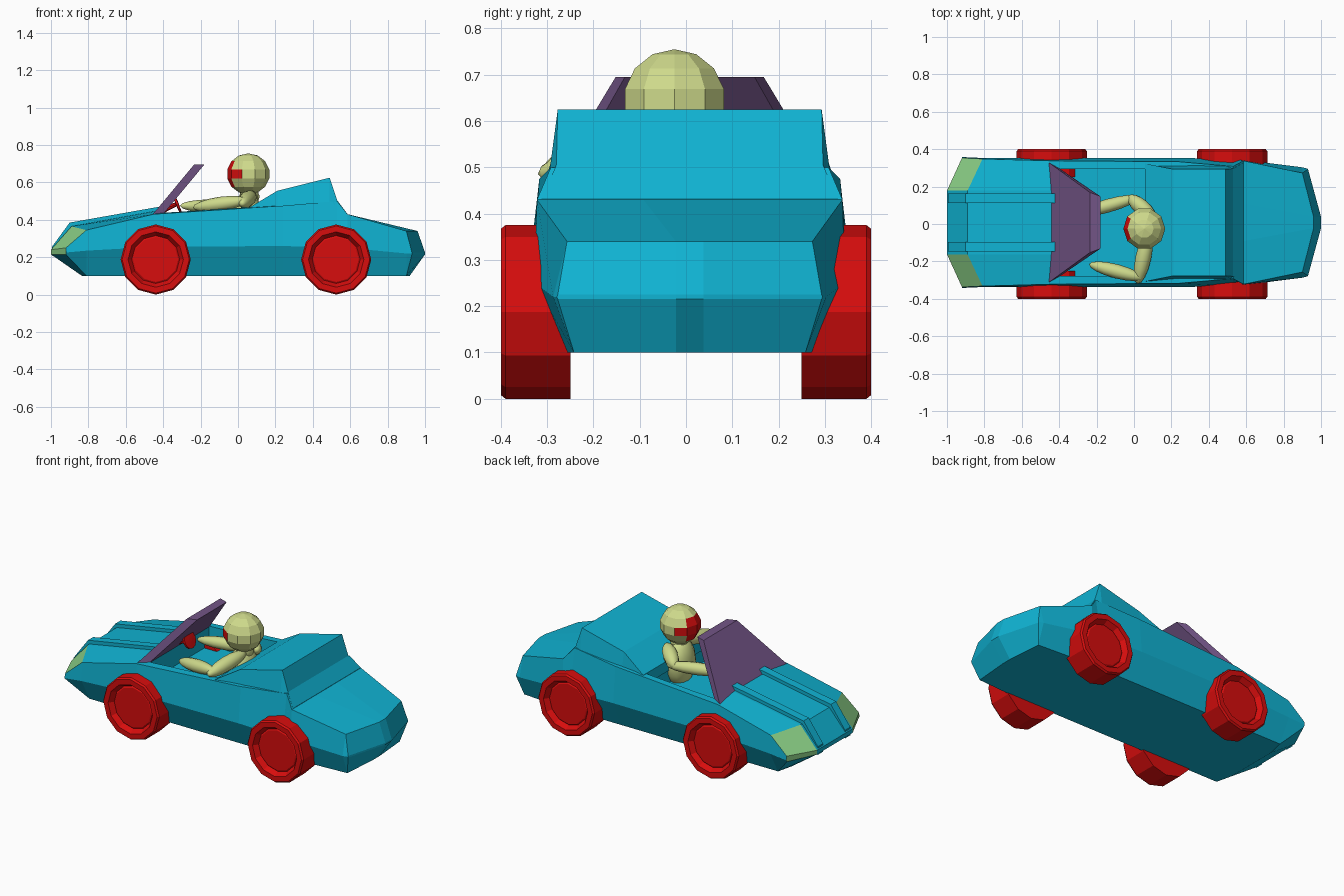
import bpy, bmesh, math
from mathutils import Vector, Matrix

if "Cube" in bpy.data.objects:
    bpy.data.objects.remove(bpy.data.objects["Cube"])


def paint(name, rgb):
    m = bpy.data.materials.new(name)
    m.use_nodes = True
    m.diffuse_color = (*rgb, 1)
    m.node_tree.nodes["Principled BSDF"].inputs["Base Color"].default_value = (*rgb, 1)
    return m


BLUE = paint("body_blue", (.005, .45, .65))
RED = paint("wheel_red", (.68, .004, .004))
LENS = paint("lens_green", (.26, .63, .24))
SUIT = paint("driver_yellow_green", (.62, .70, .26))
PURPLE = paint("screen_purple", (.17, .09, .24))
OFF = .008  # slight sideways offset of the body


def finish(name, bm, *mats):
    bmesh.ops.recalc_face_normals(bm, faces=bm.faces)
    mesh = bpy.data.meshes.new(name)
    bm.to_mesh(mesh)
    bm.free()
    for m in mats:
        mesh.materials.append(m)
    ob = bpy.data.objects.new(name, mesh)
    bpy.context.collection.objects.link(ob)
    return ob


def loft(halves, centre=OFF):
    """Skin mirrored half sections, each running from underside to top."""
    bm = bmesh.new()
    rings = []
    for half in halves:
        pts = half + [(x, -y, z) for x, y, z in reversed(half)]
        rings.append([bm.verts.new((x, y + centre, z)) for x, y, z in pts])
    n = len(rings[0])
    h = n // 2
    for a, b in zip(rings, rings[1:]):
        for i in range(n):
            j = (i + 1) % n
            bm.faces.new((a[i], a[j], b[j], b[i]))
    for r in (rings[0], rings[-1]):
        bm.faces.new((r[0], r[h - 1], r[h], r[-1]))
        if h > 2:
            bm.faces.new(r[:h])
            bm.faces.new(r[h:])
    return bm


# Hull: x, bow of centre, inner y, bottom y z, middle y z, belt y z, inner top z
stations = [
    (-.92, -.08, .17, .34, .215, .35, .225, .345, .25, .24),
    (-.81, -.08, .17, .27, .10, .345, .235, .34, .345, .365),
    (-.45, 0, .17, .27, .10, .345, .255, .33, .43, .445),
    (.24, 0, .17, .27, .10, .345, .26, .325, .475, .475),
    (.53, 0, .17, .27, .10, .34, .25, .30, .50, .50),
    (.585, 0, .10, .27, .10, .335, .25, .33, .43, .43),
    (.90, .06, .03, .25, .10, .295, .22, .265, .34, .34),
    (.93, .07, .03, .285, .215, .287, .22, .285, .225, .225),
]
halves = []
for x, bow, yi, yb, zb, ym, zm, yt, zt, zi in stations:
    low = bow if zb > .2 else bow * .3
    halves.append([(x + low, yi, zb), (x, yb, zb), (x, ym, zm), (x, yt, zt), (x + bow, yi, zi)])
bm = loft(halves)
# headlight lenses on the outer corners of the nose
for f in bm.faces:
    c = f.calc_center_median()
    if c.x < -.86 and .2 < abs(c.y - OFF) < .33 and c.z > .215:
        f.material_index = 1
hull = finish("car_body", bm, BLUE, LENS)

# Cockpit opening
cutter = finish("cockpit_cutter", loft([
    [(-.40, .285, .32), (-.40, .285, .7)],
    [(.07, .285, .32), (.07, .285, .7)]]), BLUE)
cutter.hide_render = True
mod = hull.modifiers.new("cockpit", "BOOLEAN")
mod.operation, mod.solver, mod.object = "DIFFERENCE", "EXACT", cutter
bpy.context.view_layer.objects.active = hull
bpy.ops.object.modifier_apply(modifier=mod.name)
bpy.data.objects.remove(cutter)

# Raised rear fairing
finish("rear_fairing", loft([
    [(x, .315, .40), (x, y, z)] for x, y, z in
    ((.06, .315, .465), (.21, .285, .555), (.49, .285, .625), (.53, .288, .505), (.585, .32, .432))]), BLUE)

# Hood ridges
for side, label in ((1, "left"), (-1, "right")):
    mid = OFF + side * .13
    finish(label + "_hood_ridge", loft([
        [(x, .025, z - .05), (x, .025, z)] for x, z in
        ((-.995, .255), (-.90, .385), (-.42, .47))], mid), BLUE)

# Windscreen: leaning slab, narrower at the top and towards the back
finish("windscreen", loft([
    [(-.455, .32, .43), (-.235, .16, .695)],
    [(-.40, .29, .43), (-.18, .14, .695)]]), PURPLE)


def lathe(name, profile, segs, matrix, mat):
    """Spin (radius, height) points round the local z axis."""
    bm = bmesh.new()
    rings = []
    for r, z in profile:
        rings.append([bm.verts.new((r * math.cos(t), r * math.sin(t), z))
                      for t in (2 * math.pi * k / segs for k in range(segs))])
    for a, b in zip(rings, rings[1:]):
        for i in range(segs):
            j = (i + 1) % segs
            bm.faces.new((a[i], a[j], b[j], b[i]))
    bm.faces.new(rings[0])
    bm.faces.new(rings[-1])
    bm.transform(matrix)
    return finish(name, bm, mat)


# Wheels with a recessed hub
R = .1875
tyre = [(R, -.15), (R, -.01), (R - .008, 0), (.148, 0), (.128, -.03), (.12, -.025)]
for x, end in ((-.44, "front"), (.525, "rear")):
    for side, label in ((1, "left"), (-1, "right")):
        m = Matrix.Translation((x, side * .40, R)) @ Matrix.Rotation(-side * math.pi / 2, 4, "X")
        lathe(f"{end}_{label}_wheel", tyre, 12, m, RED)

# Steering wheel and column
tilt = Matrix.Translation((-.325, 0, .485)) @ Matrix.Rotation(math.radians(68), 4, "Y")
lathe("steering_wheel", [(.012, -.008), (.05, -.006), (.05, .006), (.012, .008)], 12, tilt, RED)
lathe("steering_column", [(.02, -.10), (.01, 0)], 8, tilt, RED)


def ellipsoid(name, centre, radii, rot=None, segs=12, rings=8):
    bm = bmesh.new()
    bmesh.ops.create_uvsphere(bm, u_segments=segs, v_segments=rings, radius=1)
    turn = rot or Matrix.Identity(4)
    bm.transform(Matrix.Translation(centre) @ turn @ Matrix.Diagonal((*radii, 1)))
    return finish(name, bm, SUIT, RED)


def smooth(ob):
    for p in ob.data.polygons:
        p.use_smooth = True


def limb(name, a, b, r):
    a, b = Vector(a), Vector(b)
    d = b - a
    smooth(ellipsoid(name, (a + b) / 2, (r, r, d.length / 2), d.to_track_quat("Z", "Y").to_matrix().to_4x4()))


# Driver: torso, arms and a faceted helmet with a visor
smooth(ellipsoid("driver_torso", (.05, -.02, .42), (.075, .105, .14)))
limb("driver_neck", (.06, -.02, .48), (.06, -.02, .60), .05)
limb("left_upper_arm", (.11, .03, .53), (-.03, .15, .47), .042)
limb("left_forearm", (.03, .145, .47), (-.31, .05, .475), .036)
limb("right_upper_arm", (.08, -.04, .535), (.02, -.32, .485), .042)
limb("right_forearm", (.05, -.29, .505), (-.24, -.215, .465), .038)

head = Vector((.055, -.025, .645))
helmet = ellipsoid("driver_helmet", head, (.115, .115, .11),
                   Matrix.Rotation(math.radians(18), 4, "Z"), segs=10, rings=7)
step = math.radians(36)
for p in helmet.data.polygons:
    c = p.center - head
    around = abs(math.atan2(c.y, -c.x))
    reach = 2.2 if abs(c.z) < .02 else 1.2
    if abs(c.z) < .07 and around < reach * step:
        p.material_index = 1
